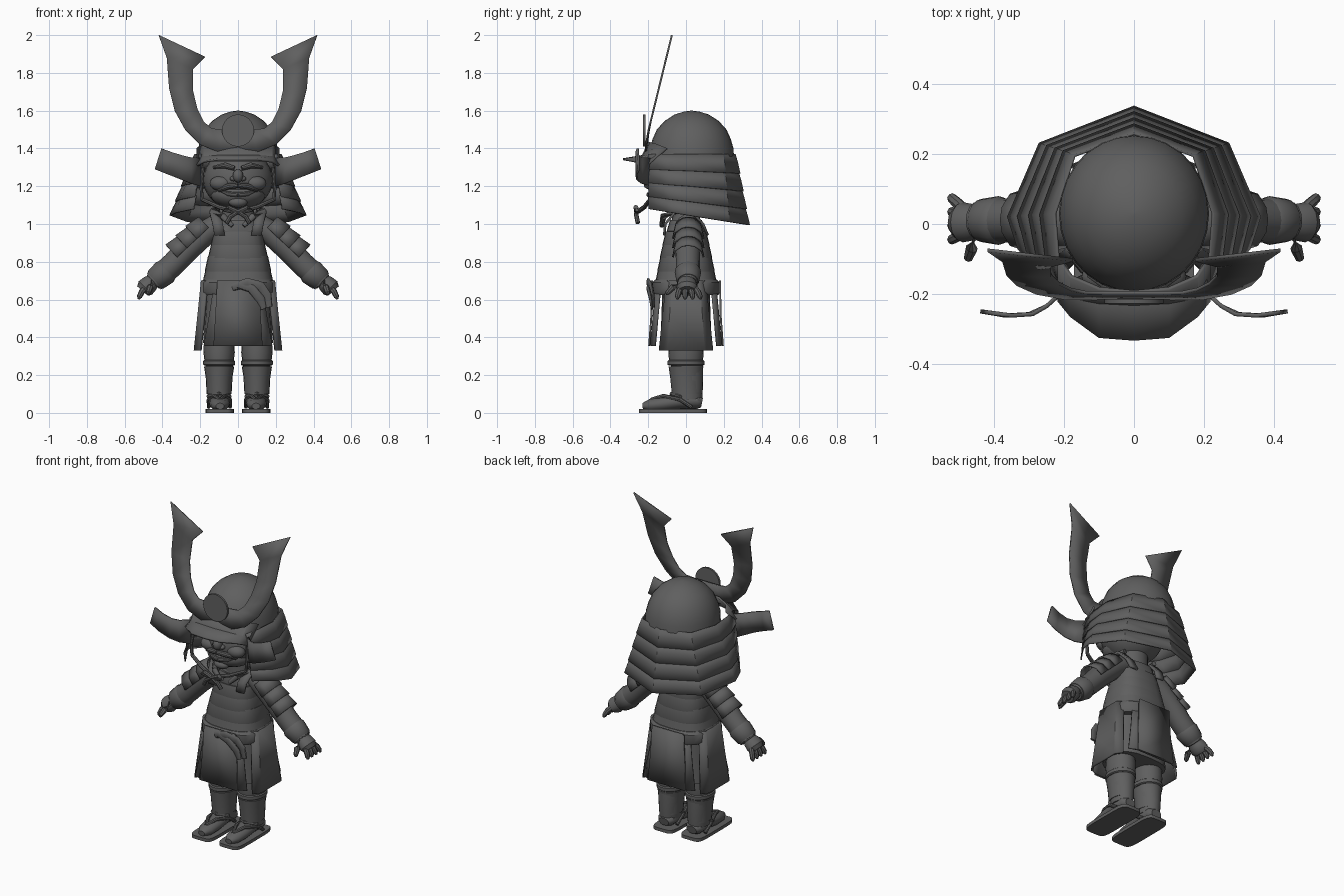
import bpy, bmesh, math
from mathutils import Vector

grey = bpy.data.materials.new("dark_grey")
grey.diffuse_color = (0.115, 0.115, 0.115, 1)


def finish(bm, name, thick=0, angle=35, mirror=False):
    """Turn a bmesh into a named object, optionally mirrored and thickened."""
    bmesh.ops.remove_doubles(bm, verts=bm.verts, dist=1e-5)
    if mirror:
        geo = bmesh.ops.duplicate(bm, geom=bm.verts[:] + bm.edges[:] + bm.faces[:])["geom"]
        for v in geo:
            if isinstance(v, bmesh.types.BMVert):
                v.co.x *= -1
        bmesh.ops.reverse_faces(bm, faces=[f for f in geo if isinstance(f, bmesh.types.BMFace)])
    bmesh.ops.recalc_face_normals(bm, faces=bm.faces)
    me = bpy.data.meshes.new(name)
    bm.to_mesh(me)
    bm.free()
    me.materials.append(grey)
    ob = bpy.data.objects.new(name, me)
    bpy.context.collection.objects.link(ob)
    if thick:
        m = ob.modifiers.new("thickness", "SOLIDIFY")
        m.thickness, m.offset = thick, 0
    bpy.ops.object.select_all(action="DESELECT")
    bpy.context.view_layer.objects.active = ob
    ob.select_set(True)
    bpy.ops.object.shade_smooth_by_angle(angle=math.radians(angle))
    return ob


def skin(bm, rings, closed=True, caps=True):
    """Bridge a list of equal-length point rings."""
    rows = [[bm.verts.new(p) for p in r] for r in rings]
    n = len(rows[0])
    for a, b in zip(rows, rows[1:]):
        for i in range(n if closed else n - 1):
            j = (i + 1) % n
            bm.faces.new((a[i], a[j], b[j], b[i]))
    if closed and caps:
        bm.faces.new(rows[0])
        bm.faces.new(rows[-1])


def oval(x, y, z, rx, ry, n=20, p=1.0):
    pts = []
    for i in range(n):
        c, s = math.cos(2 * math.pi * i / n), math.sin(2 * math.pi * i / n)
        pts.append((x + rx * math.copysign(abs(c) ** p, c), y + ry * math.copysign(abs(s) ** p, s), z))
    return pts


def stack(name, rows, mirror=False, p=1.0, n=20, caps=True, thick=0):
    """Loft of ovals: rows of (x, y, z, rx, ry)."""
    bm = bmesh.new()
    skin(bm, [oval(*r, n, p) for r in rows], caps=caps)
    return finish(bm, name, thick, mirror=mirror)


def tube_into(bm, path, n=10, flat=1.0):
    """Tube along (x, y, z, radius) points; flat scales the thickness across y."""
    pts = [Vector(p[:3]) for p in path]
    rings = []
    for i, p in enumerate(path):
        t = (pts[min(i + 1, len(pts) - 1)] - pts[max(i - 1, 0)]).normalized()
        ref = Vector((0, 1, 0)) if abs(t.y) < 0.8 else Vector((0, 0, 1))
        u = t.cross(ref).normalized()
        v = t.cross(u)
        rings.append([pts[i] + p[3] * (u * math.cos(a) + v * flat * math.sin(a))
                      for a in (2 * math.pi * k / n for k in range(n))])
    skin(bm, rings)


def tubes(name, paths, mirror=False, n=10, flat=1.0):
    bm = bmesh.new()
    for p in paths:
        tube_into(bm, p, n, flat)
    return finish(bm, name, mirror=mirror)


def ball(name, c, r, mirror=False, seg=16):
    bm = bmesh.new()
    bmesh.ops.create_uvsphere(bm, u_segments=seg, v_segments=seg * 2 // 3, radius=1)
    for v in bm.verts:
        v.co = Vector([c[i] + v.co[i] * r[i] for i in range(3)])
    return finish(bm, name, mirror=mirror)


def sheet(name, rows, thick=0.01, mirror=False, angle=35):
    bm = bmesh.new()
    skin(bm, rows, closed=False)
    return finish(bm, name, thick, angle, mirror)


def both(half):
    """Extend a right-hand half profile that ends on x = 0 to both sides."""
    return half + [(-x, *r) for x, *r in reversed(half[:-1])]


# Helmet bowl
stack("helmet_bowl", [(0, .03, z, .215 * s, .225 * s) for z, s in
      ((1.33, 1), (1.4, .985), (1.45, .92), (1.5, .82), (1.545, .64), (1.58, .4), (1.595, .18), (1.6, .02))], n=28)

# Neck guard in four overlapping tiers
top = both([(.2, -.2), (.222, -.1), (.232, .03), (.175, .2), (0, .265)])
low = both([(.235, -.195), (.33, -.07), (.36, .02), (.27, .23), (0, .335)])


def guard(t, grow):
    row = []
    for (ax, ay), (bx, by) in zip(top, low):
        x, y = ax + (bx - ax) * t, ay + (by - ay) * t
        zl = 1.08 - .16 * (by + .2)
        row.append((x * grow, y * grow if y > 0 else y, 1.37 + (zl - 1.37) * t))
    return row


for k in range(4):
    sheet("neck_guard_tier", [guard(k / 4, .975), guard(k / 4 + .12, .992), guard((k + 1.1) / 4 if k < 3 else 1, 1)], .008)

# Brow band and visor
sheet("visor", [both([(.215, y0, z0), (.18, y1, z1), (.1, y2, z1 + dz), (0, y3, z1 + dz)]) for y0, y1, y2, y3, z0, z1, dz in
      ((-.1, -.15, -.185, -.195, 1.40, 1.42, .01), (-.19, -.21, -.225, -.23, 1.32, 1.355, .005),
       (-.22, -.265, -.325, -.333, 1.31, 1.33, .012))], .012)

# Horn crest: one swept sheet, leaning backward toward the tips
outer = [(.42, 2.0), (.377, 1.88), (.365, 1.72), (.335, 1.6), (.28, 1.5), (.2, 1.42), (.1, 1.38), (0, 1.37)]
inner = [(.175, 1.885), (.238, 1.82), (.237, 1.7), (.215, 1.61), (.18, 1.54), (.14, 1.505), (.08, 1.5), (0, 1.5)]


def lean(pts):
    return [(x, -.212 + max(0, z - 1.44) * .245, z) for x, z in pts]


sheet("horn_crest", [both(lean(outer)), both(lean(inner))], .01)

# Crest disc
bm = bmesh.new()
skin(bm, [[(.085 * math.cos(a), y, 1.495 + .085 * math.sin(a)) for a in
           (math.pi * i / 12 for i in range(24))] for y in (-.215, -.228)])
finish(bm, "crest_disc")

# Swept side flaps of the helmet
sheet("side_flap", [[(.2, -.19, 1.35), (.25, -.235, 1.352), (.29, -.258, 1.362), (.35, -.262, 1.38), (.405, -.255, 1.4)],
                    [(.2, -.19, 1.2), (.25, -.235, 1.215), (.3, -.258, 1.235), (.37, -.262, 1.262), (.44, -.25, 1.29)]],
      .012, True)

# Head and mask features
ball("head", (0, -.02, 1.235), (.185, .175, .16), seg=24)
ball("jaw", (0, -.075, 1.155), (.145, .12, .075))
ball("nose", (0, -.205, 1.255), (.028, .03, .035))
ball("nostril", (.025, -.195, 1.24), (.018, .018, .014), True)
ball("cheek", (.09, -.15, 1.215), (.06, .045, .04), True)
tubes("brow", [[(.02, -.19, 1.295, .012), (.07, -.18, 1.31, .016), (.13, -.145, 1.3, .008)]], True)
tubes("moustache", [[(0, -.21, 1.205, .014), (.05, -.198, 1.2, .016), (.1, -.165, 1.18, .012), (.12, -.14, 1.19, .004)]], True)
tubes("lip", [[(0, -.198, 1.155, .013), (.05, -.187, 1.16, .012), (.09, -.16, 1.175, .006)]], True)
ball("chin", (0, -.165, 1.115), (.05, .035, .028))
stack("neck", [(0, .0, .98, .09, .075), (0, 0, 1.15, .08, .075)])

# Chin cord with bow and tails
tubes("chin_cord", [[(.185, -.17, 1.3, .009), (.195, -.19, 1.2, .009), (.19, -.19, 1.13, .011),
                     (.1, -.22, 1.09, .012), (0, -.255, 1.065, .012)]], True, 8)
tubes("cord_bow", [[(0, -.262, 1.065, .012), (.05, -.265, 1.088, .013), (.075, -.26, 1.075, .01), (0, -.262, 1.058, .01)],
                   [(.005, -.265, 1.06, .01), (.04, -.262, 1.04, .012), (.06, -.255, 1.005, .012)]], True, 8)

# Armour body in overlapping tiers
stack("under_body", [(0, 0, .6, .155, .12), (0, 0, .85, .13, .11), (0, 0, 1.0, .12, .085), (0, 0, 1.06, .09, .06)])
for z0, z1, rx, ry in ((.74, .83, .172, .148), (.81, .895, .155, .135), (.88, .96, .14, .12), (.95, 1.02, .115, .098)):
    stack("body_tier", [(0, 0, z0, rx, ry), (0, 0, z0 + .012, rx + .004, ry + .004),
                        (0, 0, z1, rx - .013, ry - .013)], p=.75, n=24)
stack("waist_plate", [(0, 0, .68, .19, .165), (0, 0, .755, .173, .15)], p=.75, n=24)
stack("belt", [(0, 0, .625, .192, .172), (0, 0, .64, .2, .18), (0, 0, .69, .196, .178), (0, 0, .705, .185, .165)],
      p=.75, n=24)

# Shoulder straps over the chest and the back
sheet("shoulder_strap", [[(x, -.115, .94), (x + .01, -.11, 1.0), (x + .025, -.06, 1.06), (x + .025, .03, 1.065),
                          (x + .01, .09, 1.0), (x, .115, .94)] for x in (.07, .125)], .014, True)
tubes("collar_roll", [[(.03, -.13, .99, .012), (.08, -.12, 1.04, .018), (.13, -.05, 1.07, .018), (.11, .05, 1.075, .014)]], True)

# Skirt: inner cloth and hanging panels
stack("skirt_cloth", [(0, 0, .37, .185, .135), (0, 0, .66, .165, .125)], p=.7)
for s, nm in ((-1, "front"), (1, "back")):
    sheet(nm + "_skirt_panel", [[(-w, s * (d - .02), z), (-w * .7, s * d, z), (w * .7, s * d, z), (w, s * (d - .02), z)]
                                for z, w, d in ((.68, .125, .155), (.52, .15, .17), (.355, .18, .185))], .012)
    sheet(nm + "_apron", [[(-w, s * d, z), (w, s * d, z)] for z, w, d in ((.7, .11, .18), (.52, .12, .183), (.355, .13, .195))],
          .01)
sheet("side_skirt_panel", [[(x - .03, -w, z), (x, -w * .7, z), (x, w * .7, z), (x - .03, w, z)]
                           for z, w, x in ((.7, .1, .19), (.52, .12, .208), (.33, .14, .228))], .014, True)

# Sash bow at the belt
tubes("sash", [[(-.03, -.185, .665, .02), (.05, -.2, .69, .025), (.12, -.185, .67, .026), (.155, -.175, .62, .024),
                (.165, -.17, .56, .018)],
               [(0, -.195, .68, .02), (.07, -.2, .66, .024), (.12, -.185, .6, .024), (.135, -.18, .55, .016)]], flat=.4)

# Legs with knee bands and shin guards
stack("leg", [(.1, .01, .07, .06, .075), (.1, .01, .14, .064, .08), (.1, .005, .24, .073, .085), (.1, .0, .45, .08, .09)], True)
stack("knee_band", [(.1, 0, .25, .078, .09), (.1, 0, .255, .084, .097), (.1, 0, .275, .084, .097), (.1, 0, .28, .078, .09)], True)
stack("shin_guard", [(.1, .005, .1, .066, .08), (.1, .0, .19, .071, .084), (.1, .0, .245, .08, .092)], True)
stack("knee_cloth", [(.1, 0, .28, .078, .09), (.1, 0, .32, .083, .094), (.1, 0, .38, .08, .09)], True)

# Feet, sandal straps and soles
tubes("foot", [[(.098, .085, .055, .035), (.098, .06, .06, .055), (.098, -.03, .062, .057), (.097, -.12, .048, .054),
                (.095, -.19, .04, .046), (.095, -.23, .036, .022)]], True, 16, .72)
tubes("sandal_strap", [[(.095, -.185, .07, .01), (.125, -.12, .09, .011), (.155, -.03, .07, .011), (.155, .03, .03, .01)],
                       [(.095, -.185, .07, .01), (.07, -.12, .09, .011), (.043, -.03, .07, .011), (.043, .03, .03, .01)],
                       [(.04, -.03, .085, .01), (.1, -.075, .1, .012), (.16, -.03, .085, .01)]], True, 8)
stack("sandal_sole", [(.097, -.07, z, .075, .18) for z in (0, .02)], True, p=.35, n=32)

# Arms, bracers and hands
tubes("arm", [[(.1, .01, 1.0, .06), (.17, .01, .955, .064), (.27, .01, .865, .066), (.34, .01, .79, .063),
               (.4, .01, .735, .064), (.445, .01, .695, .055)]], True, 16)
tubes("cuff", [[(.375, .01, .757, .062), (.388, .01, .745, .07), (.435, .01, .705, .062), (.45, .01, .69, .045)]], True, 16)
tubes("palm", [[(.435, .005, .71, .03), (.465, .005, .685, .046), (.49, .005, .662, .05), (.505, .005, .645, .038)]],
      True, 12, 1.15)
tubes("fingers", [[(.49, y * .6, .665, .016), (.51, y * .85, .64, .016), (.522, y, .615, .014), (.526, y * 1.03, .602, .006)]
                  for y in (-.045, -.005, .035, .075)] +
      [[(.455, -.03, .69, .018), (.465, -.07, .665, .018), (.475, -.098, .635, .013), (.478, -.102, .625, .005)]], True, 8)

# Overlapping shoulder plates wrapped over the arm
d, up = Vector((.73, 0, -.68)), Vector((.68, 0, .73))
for k in range(3):
    a = Vector((.16, .012, .985)) + d * (.072 * k)
    rows = [[a + d * l + up * (r * math.cos(q)) + Vector((0, 1.02 * r * math.sin(q), 0))
             for q in (math.radians(g) for g in (-95, -60, -25, 0, 25, 60, 95))]
            for l, r in ((0, .068), (.085, .08))]
    sheet("shoulder_plate", rows, .009, True)
